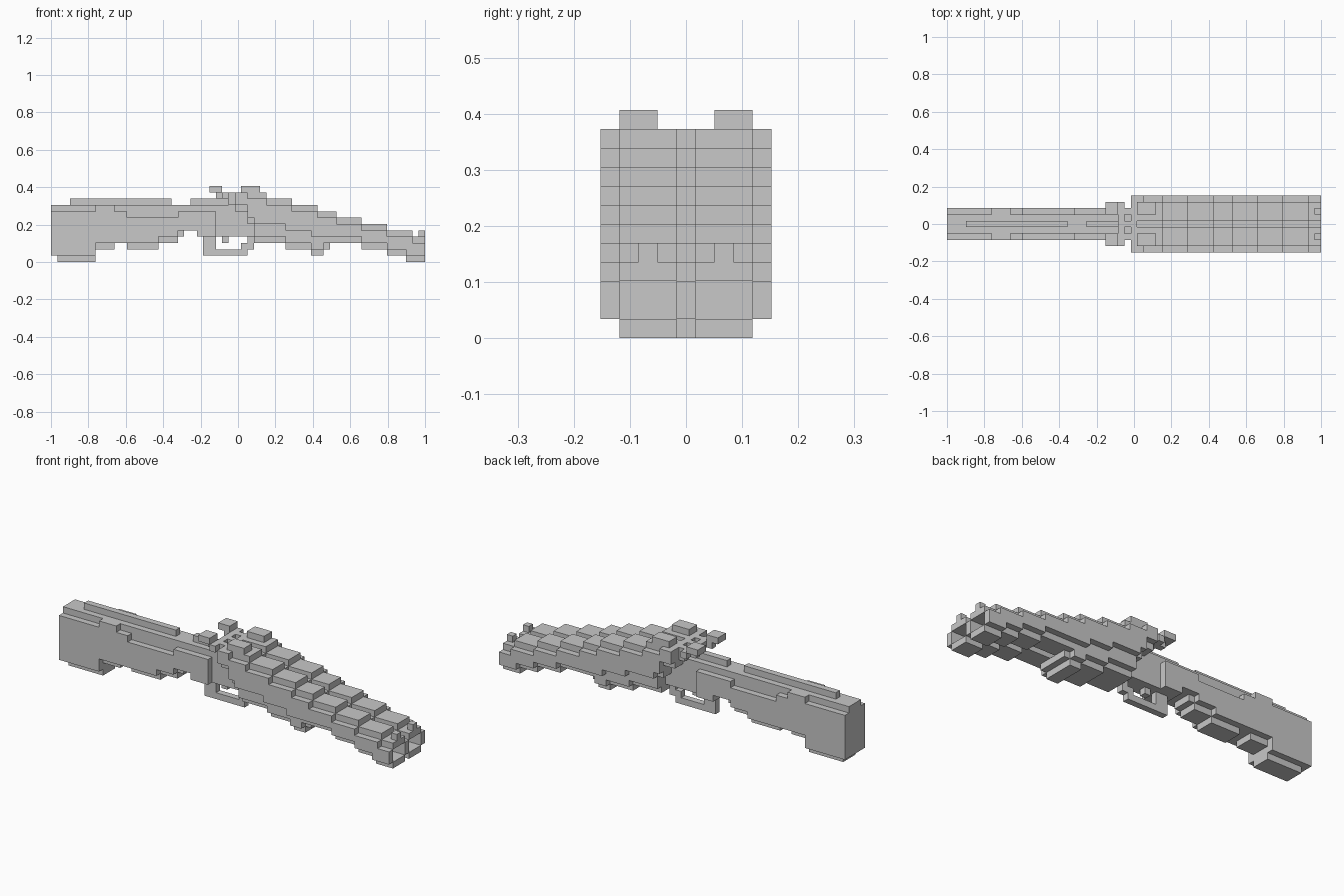
import bpy, bmesh
from mathutils import Matrix, Vector

cube = bpy.data.objects.get("Cube")
if cube:
    bpy.data.objects.remove(cube, do_unlink=True)

UNIT = 2 / 59          # one block edge

grey = bpy.data.materials.new("plain_grey")
grey.use_nodes = True
COLOUR = (0.58, 0.58, 0.58, 1)
grey.diffuse_color = COLOUR
grey.node_tree.nodes["Principled BSDF"].inputs["Base Color"].default_value = COLOUR


def block(bm, x, y, z):
    """Add a box; each range is (first, end) in block units, y about the middle."""
    lo = Vector((x[0] * UNIT - 1, y[0] * UNIT, z[0] * UNIT))
    hi = Vector((x[1] * UNIT - 1, y[1] * UNIT, z[1] * UNIT))
    size = hi - lo
    place = Matrix.Translation((lo + hi) / 2) @ Matrix.Diagonal((*size, 1))
    bmesh.ops.create_cube(bm, size=1, matrix=place)


def middle(bm, x, half, z):
    block(bm, x, (-half, half), z)


def pair(bm, x, y, z):
    block(bm, x, y, z)
    block(bm, x, (-y[1], -y[0]), z)


def finish(bm, name):
    mesh = bpy.data.meshes.new(name)
    bm.to_mesh(mesh)
    bm.free()
    mesh.materials.append(grey)
    bpy.context.collection.objects.link(bpy.data.objects.new(name, mesh))


# Stock: stepped belly narrower than the flanks, lowered shoulders, narrow comb
bm = bmesh.new()
for s, e, low in ((0, 1, 1), (1, 7, 0), (7, 10, 2), (10, 12, 3), (12, 17, 2),
                  (17, 20, 3), (20, 21, 4), (21, 23, 5), (23, 26, 4)):
    middle(bm, (s, e), 1.5, (low, 9))
for s, e, low, top in ((0, 7, 1, 8), (7, 10, 3, 9), (10, 12, 3, 8), (12, 17, 3, 7),
                       (17, 20, 4, 7), (20, 23, 5, 8), (23, 26, 4, 8)):
    pair(bm, (s, e), (1.5, 2.5), (low, top))
middle(bm, (3, 19), 0.5, (9, 10))
finish(bm, "stock")

# Receiver
bm = bmesh.new()
middle(bm, (26, 32), 1.5, (4, 9))
middle(bm, (22, 29), 0.5, (9, 10))
middle(bm, (27, 30), 0.5, (10, 11))
finish(bm, "receiver")

# Hammers
bm = bmesh.new()
pair(bm, (25, 27), (1.5, 3.5), (11, 12))
pair(bm, (26, 27), (1.5, 2.5), (10, 11))
pair(bm, (27, 28), (0.5, 3.5), (10, 11))
pair(bm, (28, 29), (1.5, 2.5), (9, 11))
finish(bm, "hammers")

# Trigger and guard
bm = bmesh.new()
middle(bm, (24, 26), 0.5, (1, 4))
middle(bm, (26, 31), 0.5, (1, 2))
middle(bm, (30, 32), 0.5, (2, 3))
middle(bm, (31, 32), 0.5, (3, 4))
finish(bm, "trigger_guard")
bm = bmesh.new()
middle(bm, (27, 28), 0.5, (3, 4))
finish(bm, "trigger")

# Forestock under the barrels, with a narrower keel
bm = bmesh.new()
for s, e, low, top in ((32, 37, 3, 5), (37, 41, 2, 4), (41, 43, 1, 3), (43, 44, 2, 3)):
    middle(bm, (s, e), 2.5, (low, low + 1))
    if top > low + 1:
        middle(bm, (s, e), 3.5, (low + 1, top))
finish(bm, "forestock")

# Twin barrels: first column, end column, underside, top
bm = bmesh.new()
MUZZLE = 56
for s, e, low, top in ((29, 31, 8, 11), (31, 32, 6, 11), (32, 34, 5, 11),
                       (34, 37, 5, 10), (37, 38, 4, 10), (38, 41, 4, 9),
                       (41, 42, 3, 9), (42, 45, 3, 8), (45, 49, 3, 7), (49, 53, 2, 6),
                       (53, 56, 1, 5), (56, 57, 0, 5), (57, 59, 0, 4)):
    middle(bm, (s, e), 0.5, (low + 1, top - 1))
    pair(bm, (s, e), (3.5, 4.5), (low + 1, top - 1))
    if s < MUZZLE:
        pair(bm, (s, e), (0.5, 3.5), (low, top))
    else:               # open bore
        pair(bm, (s, e), (0.5, 3.5), (0, 1))
        pair(bm, (s, e), (0.5, 3.5), (3, top))
pair(bm, (29, 31), (3.5, 4.5), (10, 11))
finish(bm, "twin_barrels")

# Breech plates and front sights
bm = bmesh.new()
pair(bm, (30, 33), (1.5, 3.5), (11, 12))
finish(bm, "breech_plates")
bm = bmesh.new()
pair(bm, (58, 59), (1.5, 2.5), (4, 5))
finish(bm, "front_sights")
